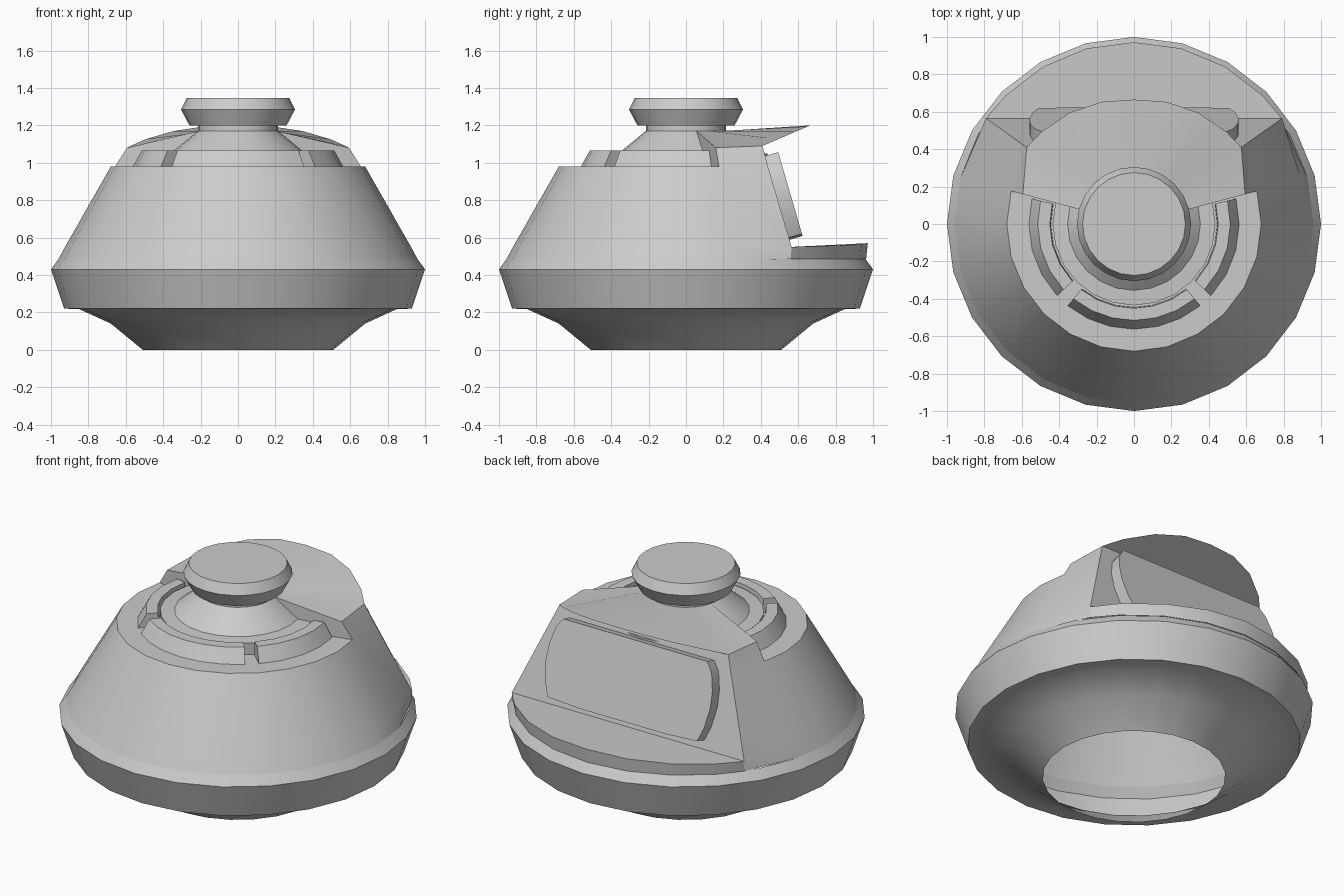
import bpy, bmesh
from math import sin, cos, radians
from mathutils import Vector

if "Cube" in bpy.data.objects:
    bpy.data.objects.remove(bpy.data.objects["Cube"])


def polar(a, r, z):
    """Point at angle a (degrees, measured from the back, +y)."""
    return Vector((r * sin(radians(a)), r * cos(radians(a)), z))


def make(name, faces, angle=28):
    """Object from a list of faces, each a list of points."""
    bm = bmesh.new()
    for f in faces:
        bm.faces.new([bm.verts.new(p) for p in f])
    bmesh.ops.remove_doubles(bm, verts=bm.verts, dist=0.0005)
    bmesh.ops.recalc_face_normals(bm, faces=bm.faces)
    me = bpy.data.meshes.new(name)
    bm.to_mesh(me)
    bm.free()
    ob = bpy.data.objects.new(name, me)
    bpy.context.collection.objects.link(ob)
    bpy.ops.object.select_all(action='DESELECT')
    ob.select_set(True)
    bpy.context.view_layer.objects.active = ob
    bpy.ops.object.shade_smooth_by_angle(angle=radians(angle))
    return ob


def strips(columns):
    """Quads between neighbouring columns of points."""
    return [[a[i], b[i], b[i + 1], a[i + 1]]
            for a, b in zip(columns, columns[1:])
            for i in range(min(len(a), len(b)) - 1)]


def lathe(profile, angles):
    return strips([[polar(a, r, z) for r, z in profile] for a in angles])


def mirrored(faces):
    return faces + [[Vector((-p.x, p.y, p.z)) for p in reversed(f)] for f in faces]


ROUND = range(0, 361, 15)

# open-bottomed base bowl and rim
make("base_bowl", lathe([(.51, 0), (.68, .14), (.85, .218), (.93, .22),
                         (1, .43), (.96, .485)], ROUND))

# raised centre plateau and neck cone
make("neck_cone", lathe([(.435, .98), (.435, 1.05), (.355, 1.055),
                         (.215, 1.17), (.215, 1.2)], ROUND))

# top knob
knob = [(.215, 1.2), (.26, 1.2), (.305, 1.285), (.275, 1.345)]
make("knob", lathe(knob, ROUND) + [[polar(a, .275, 1.345) for a in range(0, 360, 15)]])

# conical body: front shell with ledge, flared cheeks towards the back
C = 54.5
corner = [polar(C, r, z) for r, z in
          [(.965, .485), (.972, .55), (.755, .98), (.705, 1.09)]]
side = [polar(75, r, z) for r, z in
        [(.96, .485), (.925, .55), (.68, .98), (.615, 1.08)]]
front = lathe([(.96, .485), (.925, .55), (.68, .98), (.43, .98)], range(75, 181, 15))
body = front + strips([corner, side])

# step face where the hood begins
body.append([side[2], side[3], polar(75, .215, 1.17), polar(75, .43, .98)])

# hood: edge rises towards the back
hood_angles = [C, 45, 30, 15, 0]
edge = []
for a in hood_angles:
    r = .705 - .04 * (1 - a / C)
    p = polar(a, r, 1.09)
    p.z = 1.09 + (p.y - corner[3].y) * .43
    edge.append(p)
neck = [polar(a, .215, 1.17) for a in hood_angles]
body += strips([[polar(75, .215, 1.17), side[3]]] + [[n, e] for n, e in zip(neck, edge)])

# hood underside, back wall and sill
wall = []
for a, e in zip(hood_angles, edge):
    t = e.x / edge[0].x
    top = Vector((edge[0].x * t, edge[0].y, 1.09))
    low = Vector((corner[1].x * t, corner[1].y, .55))
    rim = polar(a, .972, .55 + .02 * (1 - a / C))
    wall.append([e, top, low, rim, polar(a, .963, .485)])
body += strips(wall)
body = [f for f in body if len({tuple(round(c, 4) for c in p) for p in f}) == len(f)]
# end triangles left out by the filter
body += [[edge[0], edge[1], wall[1][1]], [corner[1], wall[1][2], wall[1][3]],
         [edge[0], wall[1][1], wall[1][2], corner[1]],
         [corner[1], wall[1][3], wall[1][4], polar(C, .963, .485)]]
keep, seen = [], set()
for f in mirrored(body):
    key = frozenset(tuple(round(c, 3) + 0.0 for c in p) for p in f)
    if key not in seen:
        seen.add(key)
        keep.append(f)
make("body_shell", keep)


# raised ring segments on the ledge
def segment(name, a0, a1, n):
    prof = [(.445, .975), (.45, 1.065), (.515, 1.065), (.565, .975)]
    cols = [[polar(a0 + (a1 - a0) * i / n, r, z) for r, z in prof] for i in range(n + 1)]
    make(name, strips(cols) + [cols[0], cols[-1]])


segment("ring_segment_front", 141, 219, 6)
segment("ring_segment_right", 76, 133, 4)
segment("ring_segment_left", 227, 284, 4)

# tilted rear screen slab with bowed sides
half = [(.3, -.012), (.51, .0), (.54, .08), (.56, .2), (.555, .3), (.53, .4), (.49, .455)]
outline = half + [(-u, v) for u, v in reversed(half)]
up = Vector((0, -.16, .55)).normalized()
out = Vector((0, .55, .16)).normalized()
face = [Vector((u, .62, .62)) + up * v for u, v in outline]
back = [p - out * .085 for p in face]
make("rear_screen", [face, back] + strips([[a, b] for a, b in
     zip(face + face[:1], back + back[:1])]))
